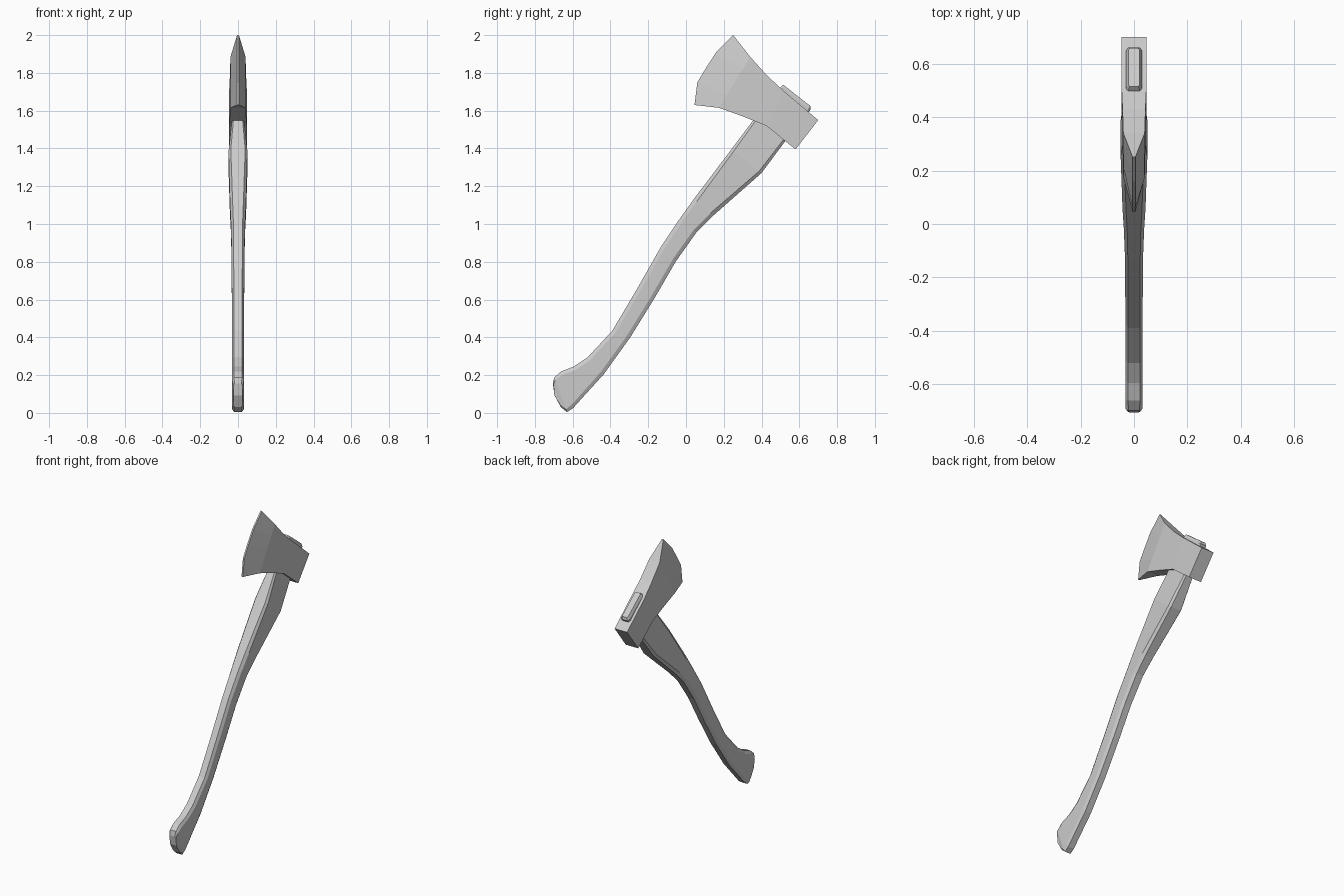
import bpy, bmesh
from mathutils import Vector

if "Cube" in bpy.data.objects:
    bpy.data.objects.remove(bpy.data.objects["Cube"])


def finish(bm, name):
    bmesh.ops.recalc_face_normals(bm, faces=bm.faces)
    me = bpy.data.meshes.new(name)
    bm.to_mesh(me)
    bm.free()
    ob = bpy.data.objects.new(name, me)
    bpy.context.collection.objects.link(ob)
    return ob


def loft(bm, rings):
    vr = [[bm.verts.new(p) for p in r] for r in rings]
    n = len(vr[0])
    for a, b in zip(vr, vr[1:]):
        for i in range(n):
            j = (i + 1) % n
            bm.faces.new((a[i], a[j], b[j], b[i]))
    return vr


# Handle: chamfered eight-sided sections
# front y, z, back y, z, half width, flat half width, chamfer depth
stations = [
    (-.705, .155, -.662, .03, .024, .018, .01),
    (-.698, .188, -.63, .004, .031, .021, .016),
    (-.66, .22, -.598, .025, .032, .022, .02),
    (-.595, .245, -.535, .095, .032, .022, .02),
    (-.52, .295, -.435, .205, .032, .022, .02),
    (-.39, .435, -.295, .40, .032, .022, .02),
    (-.26, .655, -.165, .61, .033, .022, .02),
    (-.135, .875, -.055, .80, .034, .023, .02),
    (-.035, 1.025, .055, .955, .038, .025, .02),
    (.04, 1.13, .145, 1.045, .043, .029, .02),
    (.24, 1.395, .40, 1.27, .050, .038, .016),
    (.36, 1.555, .53, 1.445, .032, .024, .012),
    (.50, 1.725, .66, 1.605, .029, .022, .012),
    (.515, 1.737, .658, 1.625, .021, .016, .008),
]


def section(fy, fz, by, bz, w, f, c):
    F, B = Vector((0, fy, fz)), Vector((0, by, bz))
    d = (B - F).normalized() * c
    pts = [(f, F), (w, F + d), (w, B - d), (f, B)]
    half = [p + Vector((x, 0, 0)) for x, p in pts]
    return half + [Vector((-p.x, p.y, p.z)) for p in reversed(half)]


bm = bmesh.new()
vr = loft(bm, [section(*s) for s in stations])
bm.faces.new(vr[-1])
# Slightly rounded butt end
end = vr[0]
mid = [bm.verts.new((x, -.696, .092)) for x in (.024, -.024)]
bm.faces.new((end[0], end[1], mid[0], mid[1], end[6], end[7]))
bm.faces.new((mid[0], end[2], end[3], end[4], end[5], mid[1]))
bm.faces.new((end[1], end[2], mid[0]))
bm.faces.new((end[5], end[6], mid[1]))
finish(bm, "handle")

# Axe head: curved cutting edge, bevel crease, cheek and poll
edge = [(.25, 2.0), (.16, 1.91), (.105, 1.825), (.06, 1.75), (.045, 1.63)]
columns = [(edge, .005)]
for top, bottom, w in [((.34, 1.885), (.175, 1.615), .04),
                       ((.43, 1.785), (.30, 1.57), .043),
                       ((.52, 1.702), (.425, 1.52), .047),
                       ((.70, 1.55), (.58, 1.395), .047)]:
    a, b = Vector(top), Vector(bottom)
    columns.append(([a.lerp(b, i / 4) for i in range(5)], w))
bm = bmesh.new()
rings = [[(w, p[0], p[1]) for p in col] + [(-w, p[0], p[1]) for p in reversed(col)]
         for col, w in columns]
vr = loft(bm, rings)
for r in (vr[0], vr[-1]):
    for i in range(4):
        bm.faces.new((r[i], r[i + 1], r[8 - i], r[9 - i]))
finish(bm, "axe_head")
